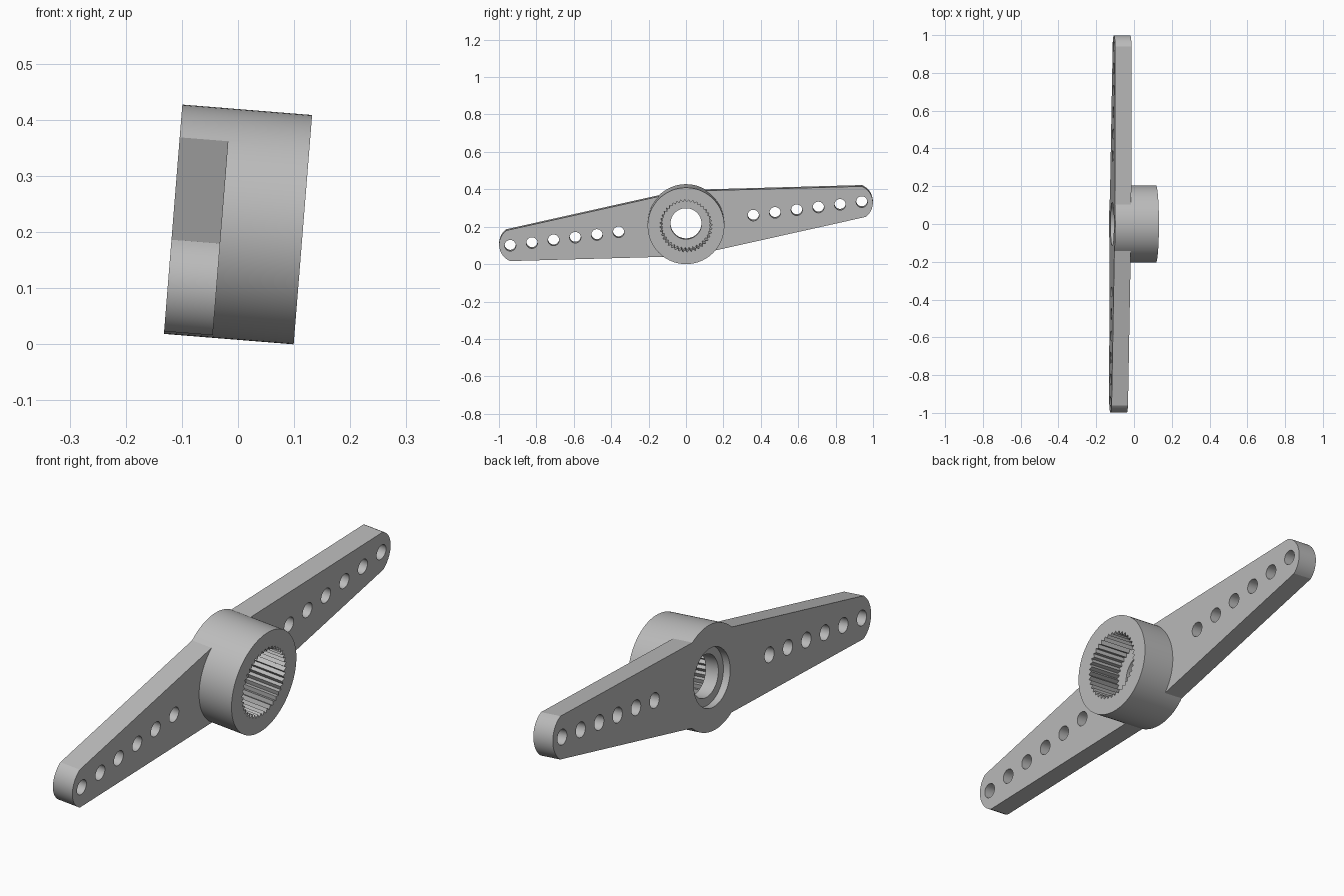
import bpy, bmesh
from math import sin, cos, tan, pi, radians, sqrt, asin, atan2
from mathutils import Matrix

cube = bpy.data.objects.get("Cube")
if cube:
    bpy.data.objects.remove(cube, do_unlink=True)

# Main sizes: the axle runs along x, the arms along y
BACK, FRONT = -0.116, 0.116
ARM_FRONT = -0.029          # front face of the arms and floor of the splined socket
HUB_R = 0.205
ROOT, TAPER = 0.175, 0.0965  # arm half width at the axle, and its slope
CORNER, TIP = 0.958, 1.006

plastic = bpy.data.materials.new("grey plastic")
plastic.use_nodes = True
GREY = (0.5, 0.5, 0.5, 1)
plastic.diffuse_color = GREY
plastic.node_tree.nodes["Principled BSDF"].inputs["Base Color"].default_value = GREY


def circle(radius, sides=72, u=0.0):
    return [(u + radius * cos(2 * pi * i / sides), radius * sin(2 * pi * i / sides))
            for i in range(sides)]


def prism(name, outlines, x0, x1):
    """Extrude closed (y, z) outlines from x0 to x1."""
    bm = bmesh.new()
    for pts in outlines:
        face = bm.faces.new([bm.verts.new((x0, y, z)) for y, z in pts])
        top = bmesh.ops.extrude_face_region(bm, geom=[face])["geom"]
        bmesh.ops.translate(bm, vec=(x1 - x0, 0, 0),
                            verts=[v for v in top if isinstance(v, bmesh.types.BMVert)])
    bmesh.ops.recalc_face_normals(bm, faces=bm.faces)
    mesh = bpy.data.meshes.new(name)
    bm.to_mesh(mesh)
    bm.free()
    mesh.materials.append(plastic)
    obj = bpy.data.objects.new(name, mesh)
    bpy.context.collection.objects.link(obj)
    return obj


def combine(target, other, operation):
    mod = target.modifiers.new(operation, 'BOOLEAN')
    mod.operation = operation
    mod.solver = 'EXACT'
    mod.object = other
    bpy.context.view_layer.objects.active = target
    bpy.ops.object.modifier_apply(modifier=mod.name)
    bpy.data.objects.remove(other, do_unlink=True)


# Double arm: tapered, with a shallow rounded end on each side
half = ROOT - TAPER * CORNER
sag = TIP - CORNER
end_r = (half ** 2 + sag ** 2) / (2 * sag)
sweep = asin(half / end_r)
tip = [(TIP - end_r + end_r * cos(a), end_r * sin(a))
       for a in (sweep * (i / 10 - 1) for i in range(21))]
outline = tip + [(0, ROOT)] + [(-y, -z) for y, z in tip] + [(0, -ROOT)]
horn = prism("double_arm_horn", [outline], BACK, ARM_FRONT)

# Round hub through the middle
combine(horn, prism("hub", [circle(HUB_R, 96)], BACK, FRONT), 'UNION')

# Row of linkage holes on each arm
holes = [circle(0.03, 32, side * (0.363 + 0.1168 * i)) for side in (-1, 1) for i in range(6)]
combine(horn, prism("linkage_holes", holes, BACK - 0.1, FRONT), 'DIFFERENCE')

# Screw hole, screw head recess at the back, toothed socket at the front
combine(horn, prism("screw_hole", [circle(0.083)], BACK - 0.1, FRONT + 0.1), 'DIFFERENCE')
combine(horn, prism("screw_recess", [circle(0.115)], BACK - 0.1, BACK + 0.03), 'DIFFERENCE')
TEETH = 40
spline = []
for i in range(TEETH * 2):
    r = 0.141 if i % 2 else 0.127
    spline.append((r * cos(pi * i / TEETH), r * sin(pi * i / TEETH)))
combine(horn, prism("toothed_socket", [spline], ARM_FRONT, FRONT + 0.1), 'DIFFERENCE')

# Resting pose: turned on the axle and leaning slightly
horn.data.transform(Matrix.Translation((0, 0, 0.2137))
                    @ Matrix.Rotation(radians(4.6), 4, 'Y')
                    @ Matrix.Rotation(radians(7.1), 4, 'X'))

bpy.ops.object.select_all(action='DESELECT')
horn.select_set(True)
bpy.context.view_layer.objects.active = horn
bpy.ops.object.shade_smooth_by_angle(angle=radians(25))
